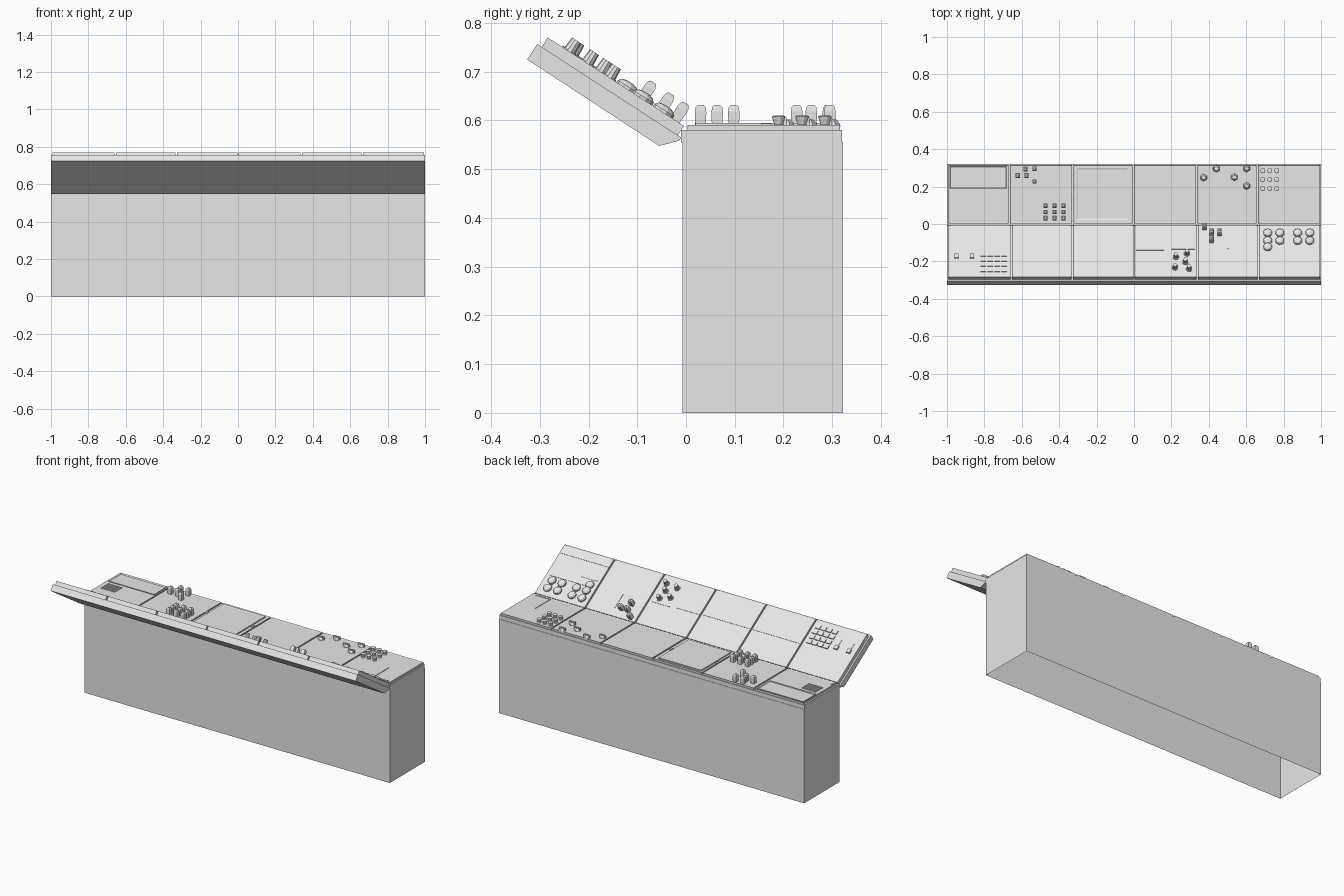
import bpy, bmesh
from math import radians, cos, sin, pi
from mathutils import Matrix

if "Cube" in bpy.data.objects:
    bpy.data.objects.remove(bpy.data.objects["Cube"])

grey = bpy.data.materials.new("light grey")
grey.use_nodes = True
grey.diffuse_color = (0.8, 0.8, 0.8, 1)
grey.node_tree.nodes["Principled BSDF"].inputs["Base Color"].default_value = (0.8, 0.8, 0.8, 1)

# Working planes: the floor, the flat deck and the raised sloping console
TILT = radians(33)
FLOOR = Matrix()
DECK = Matrix.Translation((0, 0, 0.58))
SLOPE = Matrix.Translation((0, -0.01, 0.565)) @ Matrix.Rotation(-TILT, 4, 'X')
DECK_TOP, SLOPE_TOP = 0.008, 0.02


def finish(name, bm, frame):
    bmesh.ops.recalc_face_normals(bm, faces=bm.faces)
    mesh = bpy.data.meshes.new(name)
    bm.to_mesh(mesh)
    bm.free()
    obj = bpy.data.objects.new(name, mesh)
    obj.matrix_world = frame
    mesh.materials.append(grey)
    bpy.context.collection.objects.link(obj)
    return obj


def add_box(bm, x0, x1, y0, y1, z0, z1):
    m = Matrix.Translation(((x0 + x1) / 2, (y0 + y1) / 2, (z0 + z1) / 2))
    m = m @ Matrix.Diagonal((x1 - x0, y1 - y0, z1 - z0, 1))
    return bmesh.ops.create_cube(bm, size=1, matrix=m)["verts"]


def boxes(name, frame, items):
    bm = bmesh.new()
    for item in items:
        add_box(bm, *item)
    return finish(name, bm, frame)


def tray(name, frame, x0, x1, y0, y1, z0, z1, rim=0.008, drop=0.003):
    """A plate whose top is sunk inside a narrow rim."""
    bm = bmesh.new()
    add_box(bm, x0, x1, y0, y1, z0, z1)
    bm.normal_update()
    top = max(bm.faces, key=lambda f: f.calc_center_median().z)
    bmesh.ops.inset_region(bm, faces=[top], thickness=rim)
    bmesh.ops.translate(bm, verts=top.verts, vec=(0, 0, -drop))
    return finish(name, bm, frame)


def knobs(name, frame, base, spots, rings, sides):
    """Stacked rings (radius, height) at every spot, closed on top."""
    bm = bmesh.new()
    for x, y in spots:
        last = None
        for r, h in rings:
            ring = []
            for i in range(sides):
                a = 2 * pi * (i + 0.5) / sides
                ring.append(bm.verts.new((x + r * cos(a), y + r * sin(a), base + h)))
            if last:
                for i in range(sides):
                    j = (i + 1) % sides
                    bm.faces.new((last[i], last[j], ring[j], ring[i]))
            last = ring
        bm.faces.new(last)
    obj = finish(name, bm, frame)
    return obj


def grid(xs, ys):
    return [(x, y) for x in xs for y in ys]


def on_slope(spots):
    """Plan positions to distances along the slope."""
    return [(x, y / cos(TILT)) for x, y in spots]


# Cabinet, open underneath
bm = bmesh.new()
add_box(bm, -1, 1, -0.007, 0.322, 0, 0.556)
bm.faces.ensure_lookup_table()
bottom = min(bm.faces, key=lambda f: f.calc_center_median().z)
bmesh.ops.delete(bm, geom=[bottom], context='FACES')
finish("cabinet", bm, FLOOR)
boxes("deck_base", FLOOR, [(-1, 1, -0.01, 0.32, 0.555, 0.58)])

# Sloping slab, extruded from its side profile
bm = bmesh.new()
profile = [(0, 0), (-0.352, 0), (-0.352, -0.038), (-0.0285, -0.039), (0, -0.008)]
face = bm.faces.new([bm.verts.new((-1, y, z)) for y, z in profile])
out = bmesh.ops.extrude_face_region(bm, geom=[face])["geom"]
bmesh.ops.translate(bm, verts=[v for v in out if isinstance(v, bmesh.types.BMVert)], vec=(2, 0, 0))
finish("sloping_slab", bm, SLOPE)

# Six panels on each plane
deck_edges = [-0.995, -0.668, -0.327, -0.003, 0.336, 0.66, 0.998]
slope_edges = [-0.995, -0.657, -0.33, 0, 0.338, 0.665, 0.998]
for i in range(6):
    tray(f"deck_panel_{i + 1}", DECK, deck_edges[i] + 0.004, deck_edges[i + 1] - 0.004,
         0.003, 0.316, 0, 0.011)
    tray(f"slope_panel_{i + 1}", SLOPE, slope_edges[i] + 0.004, slope_edges[i + 1] - 0.004,
         -0.341, -0.008, 0, 0.023)

# Deck panel 1: sunken tray, vent and latch
tray("storage_tray", DECK, -0.984, -0.682, 0.19, 0.308, 0.005, 0.012, 0.005, 0.004)
boxes("vent_slats", DECK, [(-0.965, -0.875, y, y + 0.005, 0.006, 0.012)
                           for y in [0.097 + 0.0105 * k for k in range(7)]])
boxes("small_latch", DECK, [(-0.987, -0.977, 0.02, 0.04, 0.006, 0.012)])

# Deck panel 2: tall push buttons
tall = [(0.0155, 0), (0.0165, 0.03), (0.0145, 0.039), (0.008, 0.044)]
knobs("tall_buttons", DECK, DECK_TOP,
      grid([-0.473, -0.425, -0.377], [0.03, 0.064, 0.098])
      + [(-0.58, 0.292), (-0.532, 0.295), (-0.622, 0.257), (-0.575, 0.257), (-0.532, 0.227)], tall, 4)

# Deck panel 3: raised screen with side clasps
tray("screen", DECK, -0.308, -0.03, 0.02, 0.3, 0.006, 0.015, 0.012, 0.003)
boxes("screen_clasps", DECK, [(-0.327, -0.313, 0.155, 0.175, 0.006, 0.014),
                              (-0.025, -0.011, 0.155, 0.175, 0.006, 0.014)])

# Deck panel 5: low rotary dials with pointers
dials = [(0.372, 0.248), (0.441, 0.296), (0.537, 0.25), (0.602, 0.297), (0.602, 0.203)]
knobs("dials", DECK, DECK_TOP, dials, [(0.02, 0), (0.018, 0.006), (0.011, 0.014)], 6)
boxes("dial_pointers", DECK, [(x - 0.02, x + 0.02, y - 0.003, y + 0.003, 0.008, 0.026) for x, y in dials])

# Deck panel 6: flared knobs and a corner strip
flared = [(0.012, 0), (0.009, 0.004), (0.014, 0.02), (0.01, 0.022)]
knobs("flared_knobs", DECK, DECK_TOP, grid([0.688, 0.725, 0.763], [0.19, 0.238, 0.285]), flared, 10)
boxes("corner_strip", DECK, [(0.877, 0.881, 0.015, 0.155, 0.007, 0.011),
                             (0.877, 0.975, 0.013, 0.017, 0.007, 0.011)])

# Slope panel 1: key grid and two sliders
keys = on_slope(grid([-0.805, -0.768, -0.731, -0.694], [-0.165, -0.192, -0.22, -0.248]))
boxes("keys", SLOPE, [(x - 0.015, x + 0.015, y - 0.011, y + 0.011, 0.018, 0.026) for x, y in keys])
sliders = on_slope([(-0.948, -0.175), (-0.866, -0.175)])
boxes("sliders", SLOPE, [b for x, y in sliders for b in (
    (x - 0.011, x + 0.011, y - 0.012, y + 0.012, 0.018, 0.03),
    (x - 0.003, x + 0.003, y - 0.055, y, 0.018, 0.022))])

# Slope dividers across panels 2 to 6
boxes("slope_dividers", SLOPE, [
    (x0, x1, y / cos(TILT) - 0.002, y / cos(TILT) + 0.002, 0.018, 0.022) for x0, x1, y in
    [(-0.645, -0.34, -0.144), (-0.32, -0.01, -0.144), (0.01, 0.16, -0.14), (0.2, 0.325, -0.135),
     (0.675, 0.985, -0.24), (0.69, 0.79, -0.155), (0.69, 0.97, -0.117)]])
boxes("upright_strip", SLOPE, [(0.5, 0.504, -0.16, -0.06, 0.018, 0.022)])

# Slope panel 4: short round knobs
short = [(0.017, 0), (0.016, 0.005), (0.013, 0.005), (0.011, 0.03)]
knobs("short_knobs", SLOPE, SLOPE_TOP, on_slope(
    [(0.284, -0.16), (0.224, -0.178), (0.275, -0.205), (0.22, -0.235), (0.295, -0.242)]), short, 10)

# Slope panel 5: tall buttons near the hinge
knobs("slope_buttons", SLOPE, SLOPE_TOP, on_slope(
    [(0.377, -0.025), (0.415, -0.055), (0.415, -0.092), (0.457, -0.055)]), tall, 4)

# Slope panel 6: paired lamps
lamp = [(0.024, 0), (0.024, 0.008), (0.018, 0.015), (0.008, 0.018)]
knobs("lamps", SLOPE, SLOPE_TOP, on_slope(
    grid([0.715, 0.78, 0.875, 0.94], [-0.05, -0.092]) + [(0.715, -0.125)]), lamp, 10)
